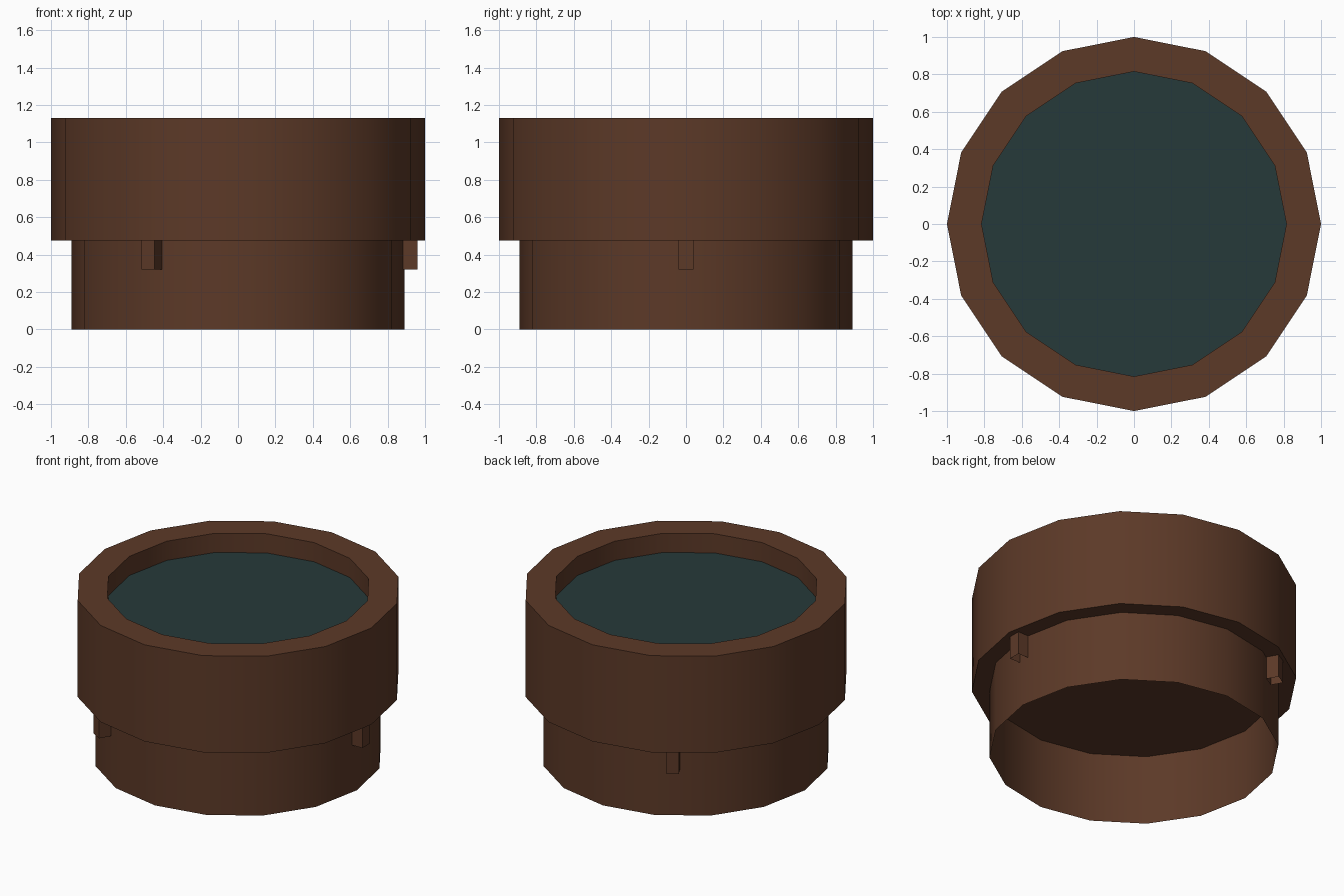
import bpy, bmesh, math
from mathutils import Matrix

if "Cube" in bpy.data.objects:
    bpy.data.objects.remove(bpy.data.objects["Cube"])

SIDES = 16


def material(name, rgb):
    m = bpy.data.materials.new(name)
    m.diffuse_color = (*rgb, 1)
    m.use_nodes = True
    m.node_tree.nodes["Principled BSDF"].inputs["Base Color"].default_value = m.diffuse_color
    return m


wood = material("brown wood", (0.107, 0.041, 0.0205))
water = material("dark teal", (0.0194, 0.041, 0.041))


def finish(bm, name, mat):
    me = bpy.data.meshes.new(name)
    bm.to_mesh(me)
    bm.free()
    me.materials.append(mat)
    me.shade_smooth()
    me.set_sharp_from_angle(angle=math.radians(30))
    ob = bpy.data.objects.new(name, me)
    bpy.context.collection.objects.link(ob)
    return ob


def ring(bm, r, z):
    return [bm.verts.new((r * math.cos(2 * math.pi * i / SIDES),
                          r * math.sin(2 * math.pi * i / SIDES), z))
            for i in range(SIDES)]


def lathe(name, profile, mat):
    """Revolve (radius, z) points; listed bottom to top the normals face out."""
    bm = bmesh.new()
    rings = [ring(bm, r, z) for r, z in profile]
    for a, b in zip(rings, rings[1:]):
        for i in range(SIDES):
            j = (i + 1) % SIDES
            bm.faces.new((a[i], a[j], b[j], b[i]))
    return finish(bm, name, mat)


def disc(name, r, z, mat):
    bm = bmesh.new()
    bm.faces.new(ring(bm, r, z))
    return finish(bm, name, mat)


# Hollow base, open underneath, stepping out to the wide upper wall and rim
lathe("tub_wall", [(0.89, 0), (0.89, 0.475), (1, 0.475), (1, 1.13),
                   (0.815, 1.13), (0.815, 1.0)], wood)

# Floor between hollow base and upper part
disc("inner_floor", 0.89, 0.475, wood)

# Sunken dark surface inside the rim
disc("sunken_surface", 0.815, 1.0, water)

# Three small pegs under the step, open at the bottom
for k in range(3):
    bm = bmesh.new()
    bmesh.ops.create_cube(bm, size=1)
    bm.normal_update()
    bmesh.ops.delete(bm, geom=[f for f in bm.faces if f.normal.z < -0.5],
                     context='FACES_ONLY')
    bm.transform(Matrix.Rotation(k * 2 * math.pi / 3, 4, 'Z')
                 @ Matrix.Translation((0.92, 0, 0.3975))
                 @ Matrix.Diagonal((0.08, 0.08, 0.155, 1)))
    finish(bm, f"peg_{k + 1}", wood)
